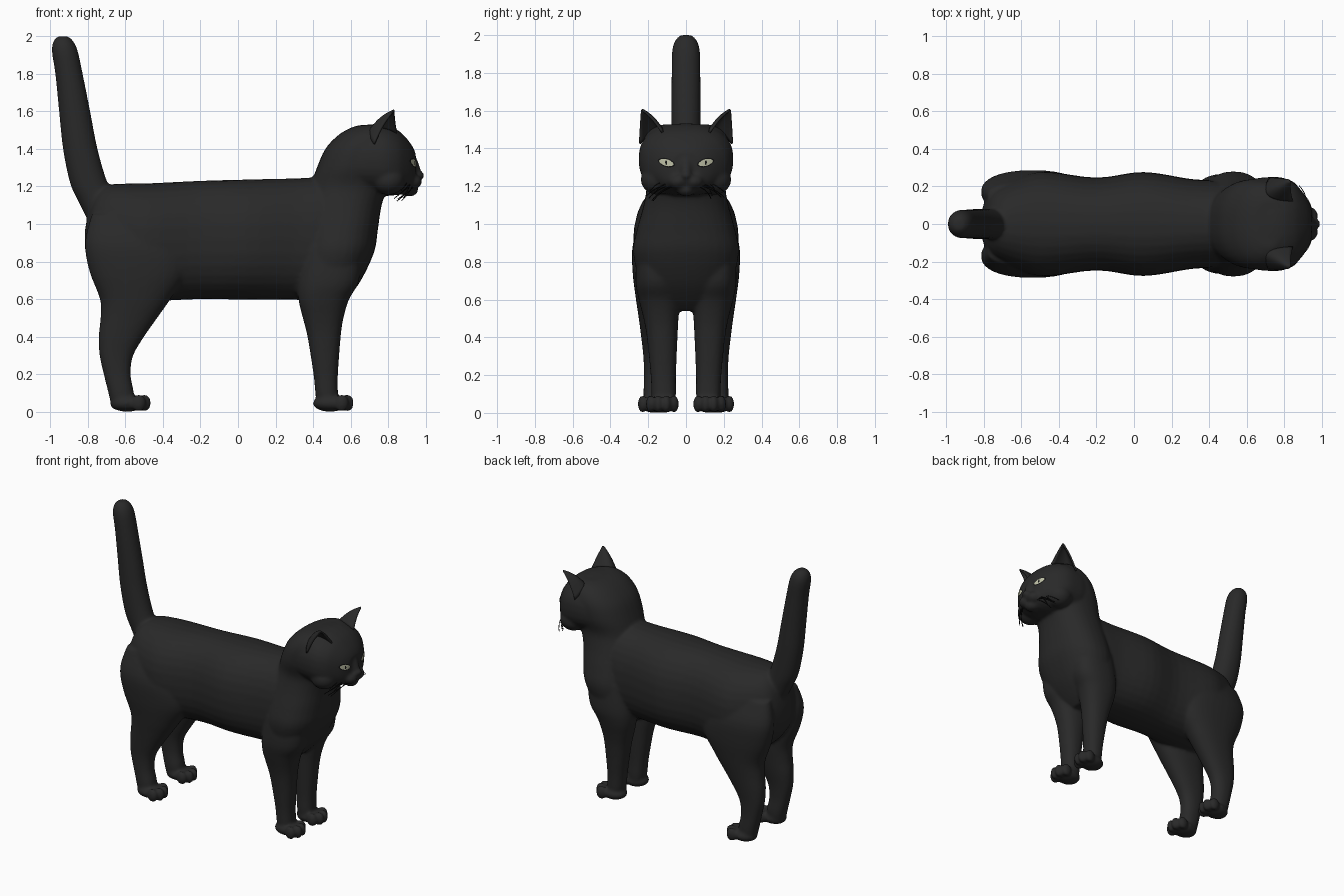
import bpy, bmesh, math, random
from mathutils import Vector, Matrix
from mathutils.bvhtree import BVHTree

if "Cube" in bpy.data.objects:
    bpy.data.objects.remove(bpy.data.objects["Cube"])

random.seed(3)


def material(name, rgb):
    m = bpy.data.materials.new(name)
    m.diffuse_color = (*rgb, 1)
    m.use_nodes = True
    m.node_tree.nodes["Principled BSDF"].inputs["Base Color"].default_value = m.diffuse_color
    return m


FUR = material("charcoal fur", (0.022, 0.022, 0.022))
DARK = material("black", (0.006, 0.006, 0.006))
EYE = material("pale eye", (0.50, 0.51, 0.37))


def finish(bm, name, mat):
    me = bpy.data.meshes.new(name)
    bm.to_mesh(me)
    bm.free()
    me.materials.append(mat)
    for p in me.polygons:
        p.use_smooth = True
    ob = bpy.data.objects.new(name, me)
    bpy.context.collection.objects.link(ob)
    return ob


def spline(rows, steps=4):
    """Catmull-Rom through rows of numbers."""
    out = []
    for i in range(len(rows) - 1):
        a, b = rows[max(i - 1, 0)], rows[i]
        c, d = rows[i + 1], rows[min(i + 2, len(rows) - 1)]
        for k in range(steps):
            t = k / steps
            out.append([0.5 * (2 * q + (r - p) * t + (2 * p - 5 * q + 4 * r - s) * t * t
                               + (3 * q - p - 3 * r + s) * t ** 3)
                        for p, q, r, s in zip(a, b, c, d)])
    return out + [list(rows[-1])]


def loft(bm, rows, axis, power=2.3, n=32):
    """Rows are (position, min, max, min y, max y); sections along x or z."""
    rings = []
    for pos, lo, hi, y0, y1 in spline(rows):
        ring = []
        for k in range(n):
            t = 2 * math.pi * k / n
            c, s = math.cos(t), math.sin(t)
            u = math.copysign(abs(c) ** (2 / power), c)
            v = math.copysign(abs(s) ** (2 / power), s)
            y = (y0 + y1) / 2 + u * (y1 - y0) / 2
            w = (lo + hi) / 2 + v * (hi - lo) / 2
            ring.append(bm.verts.new((pos, y, w) if axis == "x" else (w, y, pos)))
        rings.append(ring)
    faces = [bm.faces.new(rings[0]), bm.faces.new(rings[-1])]
    for a, b in zip(rings, rings[1:]):
        for k in range(n):
            faces.append(bm.faces.new((a[k], a[(k + 1) % n], b[(k + 1) % n], b[k])))
    bmesh.ops.recalc_face_normals(bm, faces=faces)


def blob(bm, loc, size, tilt=0):
    m = Matrix.Translation(loc) @ Matrix.Rotation(tilt, 4, "Y") @ Matrix.Diagonal((*size, 1))
    bmesh.ops.create_uvsphere(bm, u_segments=24, v_segments=16, radius=1, matrix=m)


def sym(rows):
    return [(p, a, b, -w, w) for p, a, b, w in rows]


bm = bmesh.new()
# trunk
loft(bm, sym([(-.815, .87, .97, .05), (-.795, .80, 1.06, .12), (-.76, .74, 1.15, .17),
              (-.70, .67, 1.205, .21), (-.6, .61, 1.215, .255), (-.47, .59, 1.217, .28),
              (-.2, .60, 1.23, .247), (.05, .597, 1.237, .277), (.3, .597, 1.243, .24),
              (.45, .59, 1.25, .23), (.6, .68, 1.25, .2)]), "x")
# chest, neck and back of the skull
loft(bm, sym([(.54, .39, .52, .12), (.6, .35, .58, .2), (.7, .33, .655, .245),
              (.85, .33, .725, .28), (.97, .34, .745, .26), (1.1, .36, .765, .225),
              (1.2, .385, .80, .21), (1.3, .42, .84, .235), (1.4, .465, .86, .238),
              (1.47, .53, .85, .215), (1.51, .595, .81, .17), (1.527, .65, .78, .12)]), "z")
# face
loft(bm, sym([(.55, 1.20, 1.45, .2), (.64, 1.165, 1.515, .24), (.72, 1.155, 1.532, .25),
              (.79, 1.15, 1.527, .247), (.85, 1.155, 1.50, .22), (.89, 1.165, 1.465, .18),
              (.925, 1.18, 1.42, .13), (.945, 1.21, 1.38, .08)]), "x", 2.4)
# muzzle, nose, chin and cheeks
blob(bm, (.93, 0, 1.31), (.035, .035, .10), -.35)
blob(bm, (.972, 0, 1.258), (.021, .028, .02))
blob(bm, (.91, 0, 1.18), (.05, .05, .034))
for s in (-1, 1):
    blob(bm, (.925, s * .042, 1.225), (.055, .052, .042))
    blob(bm, (.80, s * .15, 1.235), (.09, .09, .08))
    blob(bm, (.875, s * .095, 1.372), (.03, .055, .016), .3)
# tail
loft(bm, [(z, c - r, c + r, -w, w) for z, c, r, w in
          [(1.02, -.70, .10, .08), (1.12, -.745, .105, .08), (1.22, -.795, .10, .08),
           (1.4, -.84, .092, .08), (1.6, -.87, .083, .078), (1.8, -.90, .073, .076),
           (1.92, -.922, .069, .073), (1.975, -.93, .052, .055), (2.0, -.932, .025, .028)]],
     "z", 2.1)
# legs and paws
HIND = [(1.05, -.78, -.38, .08, .22), (.9, -.815, -.29, .06, .28), (.75, -.792, -.27, .05, .283),
        (.6, -.735, -.36, .055, .265), (.5, -.732, -.43, .07, .25), (.4, -.742, -.5, .085, .237),
        (.3, -.737, -.558, .1, .226), (.2, -.715, -.572, .105, .222), (.1, -.69, -.555, .1, .225),
        (.015, -.67, -.56, .11, .22)]
FORE = [(.88, .36, .66, .08, .26), (.7, .325, .645, .045, .267), (.6, .322, .592, .036, .25),
        (.5, .345, .562, .04, .225), (.4, .37, .547, .045, .207), (.2, .402, .532, .053, .187),
        (.1, .412, .532, .053, .183), (.015, .425, .53, .06, .175)]
for s in (-1, 1):
    for rows, px, py in ((HIND, -.59, .168), (FORE, .49, .125)):
        loft(bm, [(z, a, b, min(s * c, s * d), max(s * c, s * d)) for z, a, b, c, d in rows], "z")
        blob(bm, (px, s * py, .045), (.092, .075, .045))
        for k, (dx, dy) in enumerate(((.062, -.062), (.09, -.022), (.09, .022), (.062, .062))):
            blob(bm, (px + dx, s * (py + dy), .047), (.038, .025, .047))
body = finish(bm, "cat_body", FUR)
rm = body.modifiers.new("blend", "REMESH")
rm.mode = "VOXEL"
rm.voxel_size = .0105
rm.use_smooth_shade = True
sm = body.modifiers.new("soften", "SMOOTH")
sm.factor = .5
sm.iterations = 6

# ears: cupped sheets opening forward and outward
for s, side in ((-1, "right"), (1, "left")):
    bm = bmesh.new()
    A, B = Vector((.845, .125, 1.485)), Vector((.725, .245, 1.425))
    C, T = Vector((.64, .12, 1.56)), Vector((.832, .233, 1.605))
    grid = []
    for j in range(11):
        v = j / 10 * .97
        row = []
        for i in range(17):
            u = i / 16
            p = A * (1 - u) ** 2 + C * 2 * u * (1 - u) + B * u * u
            p = p.lerp(T, v) + Vector((-.004, 0, .012)) * math.sin(math.pi * v)
            row.append(bm.verts.new((p.x, s * p.y, p.z)))
        grid.append(row)
    for a, b in zip(grid, grid[1:]):
        for i in range(16):
            bm.faces.new((a[i], a[i + 1], b[i + 1], b[i]))
    ear = finish(bm, side + "_ear", FUR)
    so = ear.modifiers.new("thickness", "SOLIDIFY")
    so.thickness = .012
    so.offset = 0

# eyes and pupils: thin plates laid on the face
bpy.context.view_layer.update()
tree = BVHTree.FromObject(body, bpy.context.evaluated_depsgraph_get())


def plate(name, s, half_w, half_h, sharp, lift, mat):
    bm = bmesh.new()
    rings, n = [], 24
    for r in (.05, .35, .7, 1):
        ring = []
        for k in range(n):
            t = 2 * math.pi * k / n
            dy = r * half_w * math.cos(t)
            dz = r * half_h * math.copysign(abs(math.sin(t)) ** sharp, math.sin(t)) + .22 * dy
            o = Vector((1.5, s * (.103 + dy), 1.325 + dz))
            hit, nor, _, _ = tree.ray_cast(o, Vector((-1, 0, 0)))
            ring.append(bm.verts.new(hit + nor * lift))
        rings.append(ring)
    bm.faces.new(rings[0])
    for a, b in zip(rings, rings[1:]):
        for k in range(n):
            bm.faces.new((a[k], a[(k + 1) % n], b[(k + 1) % n], b[k]))
    bmesh.ops.recalc_face_normals(bm, faces=bm.faces)
    if sum((f.normal.x for f in bm.faces)) < 0:
        bmesh.ops.reverse_faces(bm, faces=bm.faces)
    finish(bm, name, mat)


for s, side in ((-1, "right"), (1, "left")):
    plate(side + "_eye_rim", s, .046, .024, 1.3, .002, DARK)
    plate(side + "_eye", s, .038, .018, 1.3, .004, EYE)
    plate(side + "_pupil", s, .005, .012, 1, .006, DARK)

# whiskers: drooping thin curves
cu = bpy.data.curves.new("whiskers", "CURVE")
cu.dimensions = "3D"
cu.bevel_depth = .0022
cu.bevel_resolution = 1
for s in (-1, 1):
    for k in range(8):
        a = Vector((.935 - .006 * k, s * (.06 + .004 * k), 1.20 + .006 * k))
        e = Vector((.83 + random.uniform(0, .07), s * random.uniform(.13, .21),
                    1.125 + .008 * k + random.uniform(-.01, .01)))
        m = (a + e) / 2 + Vector((.025, s * .02, .015))
        sp = cu.splines.new("POLY")
        sp.points.add(8)
        for i, pt in enumerate(sp.points):
            t = i / 8
            pt.co = (*(a * (1 - t) ** 2 + m * 2 * t * (1 - t) + e * t * t), 1)
cu.materials.append(DARK)
bpy.context.collection.objects.link(bpy.data.objects.new("whiskers", cu))
